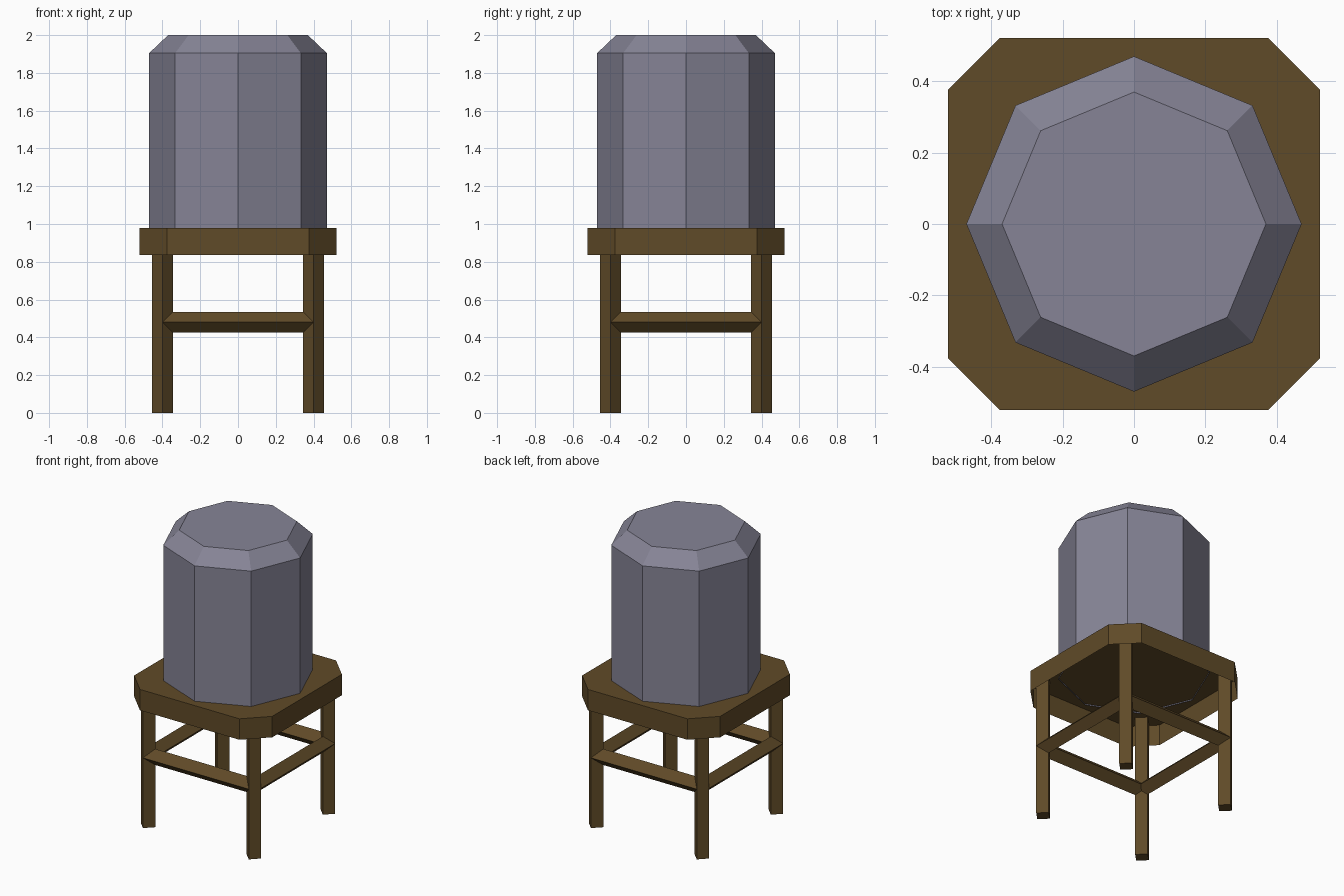
import bpy, bmesh, math
from mathutils import Matrix, Vector

if "Cube" in bpy.data.objects:
    bpy.data.objects.remove(bpy.data.objects["Cube"])


def material(name, rgb):
    m = bpy.data.materials.new(name)
    m.diffuse_color = (*rgb, 1)
    m.use_nodes = True
    m.node_tree.nodes["Principled BSDF"].inputs["Base Color"].default_value = m.diffuse_color
    return m


WOOD = material("dark wood", (0.117, 0.069, 0.021))
METAL = material("grey metal", (0.238, 0.231, 0.305))


def circle(r, n):
    return [(r * math.cos(2 * math.pi * i / n), r * math.sin(2 * math.pi * i / n))
            for i in range(n)]


def loft(name, mat, rings, matrix=Matrix(), bottom=True):
    """Join (outline, height) rings with flat faces and cap the ends."""
    bm = bmesh.new()
    loops = [[bm.verts.new((x, y, z)) for x, y in pts] for pts, z in rings]
    n = len(loops[0])
    for a, b in zip(loops, loops[1:]):
        for i in range(n):
            j = (i + 1) % n
            bm.faces.new((a[i], a[j], b[j], b[i]))
    bm.faces.new(loops[-1])
    if bottom:
        bm.faces.new(loops[0][::-1])
    bm.transform(matrix)
    me = bpy.data.meshes.new(name)
    bm.to_mesh(me)
    bm.free()
    me.materials.append(mat)
    ob = bpy.data.objects.new(name, me)
    bpy.context.collection.objects.link(ob)
    return ob


# Tank: octagonal drum with a bevelled lid, open underneath
loft("tank", METAL, [(circle(0.47, 8), 0.972), (circle(0.47, 8), 1.905),
                     (circle(0.37, 8), 2.0)], bottom=False)

# Platform: square with cut corners, hollow underneath
h, c = 0.522, 0.376
outline = [(h, -c), (h, c), (c, h), (-c, h), (-h, c), (-h, -c), (-c, -h), (c, -h)]
loft("platform", WOOD, [(outline, 0.837), (outline, 0.98)], bottom=False)

# Legs: diamond section posts reaching the underside of the platform top
post = circle(0.055, 4)
for sx, side in ((-1, "left"), (1, "right")):
    for sy, end in ((-1, "front"), (1, "back")):
        loft(f"{end}_{side}_leg", WOOD, [(post, 0), (post, 0.978)],
             Matrix.Translation((0.4 * sx, 0.4 * sy, 0)))

# Crossbars: diamond section bars between the leg centres
for i, side in enumerate(("front", "right", "back", "left")):
    place = (Matrix.Rotation(i * math.pi / 2, 4, 'Z')
             @ Matrix.Translation((0, -0.4, 0.48))
             @ Matrix.Rotation(math.pi / 2, 4, 'Y'))
    loft(f"{side}_crossbar", WOOD, [(post, -0.4), (post, 0.4)], place)
